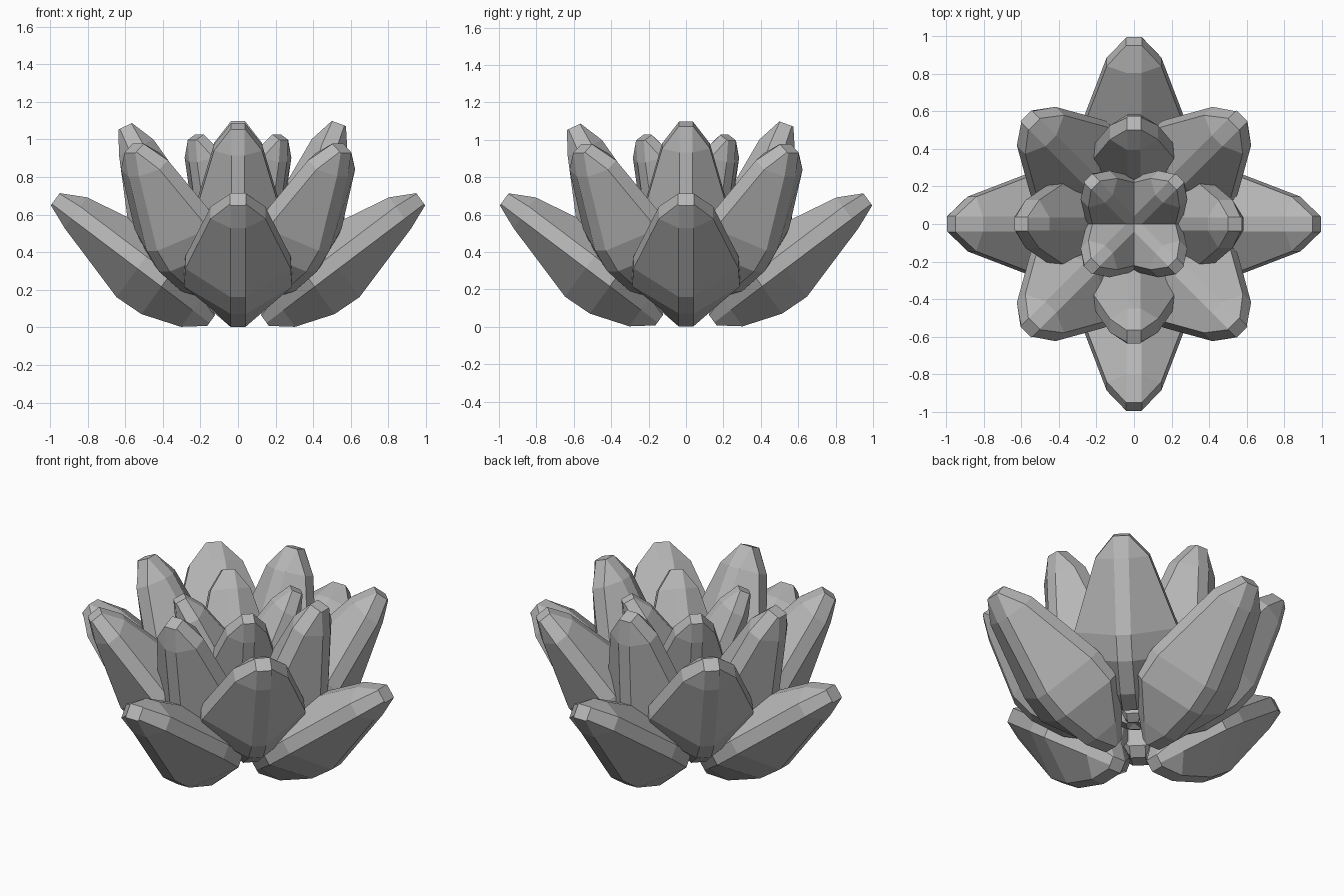
import bpy, bmesh
from math import radians, cos, sin
from mathutils import Matrix, Vector

cube = bpy.data.objects.get("Cube")
if cube:
    bpy.data.objects.remove(cube)

GREY = (0.47, 0.47, 0.47, 1)
mat = bpy.data.materials.new("petal grey")
mat.use_nodes = True
mat.diffuse_color = GREY
mat.node_tree.nodes["Principled BSDF"].inputs["Base Color"].default_value = GREY

# Petal stations: distance along, half width, outer depth, inner depth
STATIONS = [
    (-0.01, 0.04, -0.02, 0.05),
    (0.10, 0.13, -0.106, 0.14),
    (0.31, 0.288, -0.175, 0.22),
    (0.47, 0.28, -0.18, 0.235),
    (0.91, 0.145, -0.045, 0.157),
    (1.04, 0.04, 0.01, 0.09),
]
STRIP = 0.04          # half width of the flat centre strip
RIM = (0.0, 0.08)     # depth range of the side rim at the base
RIM_RISE = 0.018      # inward drift of the rim towards the tip


def petal(name, turn, tilt, base, length=1.0, width=1.0, depth=1.0):
    """Loft eight-sided sections along a tilted axis, then turn about z."""
    along = Vector((cos(tilt), 0, sin(tilt)))
    inward = Vector((-sin(tilt), 0, cos(tilt)))
    start = Vector((base[0], 0, base[1]))
    spin = Matrix.Rotation(turn, 3, 'Z')
    strip = STRIP * width
    bm = bmesh.new()
    rings = []
    for t, w, out, inn in STATIONS:
        w = max(w * width, strip + 0.002)
        lo = max(RIM[0] + RIM_RISE * t, out + 0.003)
        hi = min(RIM[1] + RIM_RISE * t, inn - 0.003)
        half = [(strip, out), (w, lo), (w, hi), (strip, inn)]
        section = half + [(-s, n) for s, n in reversed(half)]
        rings.append([bm.verts.new(spin @ (start + along * t * length
                      + inward * n * depth + Vector((0, s, 0)))) for s, n in section])
    for a, b in zip(rings, rings[1:]):
        for i in range(8):
            j = (i + 1) % 8
            bm.faces.new((a[i], a[j], b[j], b[i]))
    bm.faces.new(rings[0])
    bm.faces.new(rings[-1])
    bmesh.ops.recalc_face_normals(bm, faces=bm.faces)
    mesh = bpy.data.meshes.new(name)
    bm.to_mesh(mesh)
    bm.free()
    mesh.materials.append(mat)
    bpy.context.collection.objects.link(bpy.data.objects.new(name, mesh))


SIDES = ["left", "back", "right", "front"]
CORNERS = ["back_left", "back_right", "front_right", "front_left"]

for i in range(4):
    square = radians(90 * i)
    diagonal = radians(90 * i + 45)
    # Low spreading petals
    petal("outer_petal_" + SIDES[i], square, radians(36), (0.16, 0.03))
    # Middle ring between them
    petal("middle_petal_" + CORNERS[i], diagonal, radians(52), (0.245, 0.185), 0.90)
    # Upright ring; the front and right petals lean out a little more
    lean, base = (70, (0.235, 0.11)) if i < 2 else (65, (0.215, 0.125))
    petal("upright_petal_" + SIDES[i], square, radians(lean), base, 0.98, 0.88)
    # Heart of the rosette
    petal("heart_petal_" + CORNERS[i], diagonal, radians(62), (-0.05, 0.23),
          0.83, 0.75, 0.83)
